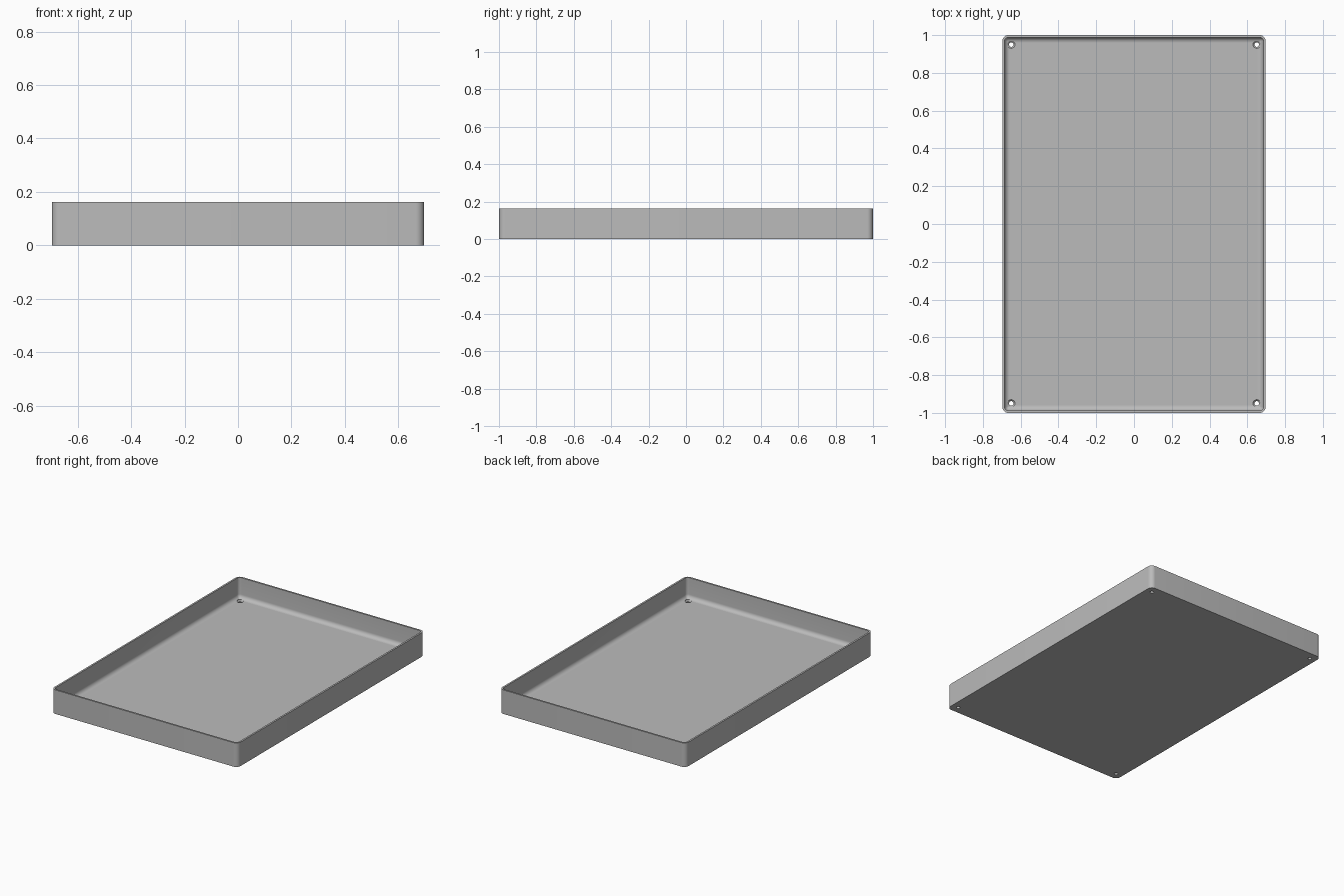
import bpy, bmesh, math

if "Cube" in bpy.data.objects:
    bpy.data.objects.remove(bpy.data.objects["Cube"], do_unlink=True)

HALF_X, HALF_Y, HEIGHT = 0.697, 1.0, 0.162
CORNER, WALL, FLOOR, FILLET = 0.032, 0.012, 0.022, 0.028
STEPS = 8

grey = bpy.data.materials.new("plain_grey")
grey.use_nodes = True
colour = (0.5, 0.5, 0.5, 1)
grey.diffuse_color = colour
grey.node_tree.nodes["Principled BSDF"].inputs["Base Color"].default_value = colour


def rounded_ring(bm, inset, z):
    """Rounded rectangle of vertices, inset from the outer outline."""
    r = max(CORNER - inset, 0.004)
    cx, cy = HALF_X - inset - r, HALF_Y - inset - r
    ring = []
    for quarter, (sx, sy) in enumerate([(1, 1), (-1, 1), (-1, -1), (1, -1)]):
        for i in range(STEPS + 1):
            a = (quarter + i / STEPS) * math.pi / 2
            ring.append(bm.verts.new((sx * cx + r * math.cos(a), sy * cy + r * math.sin(a), z)))
    return ring


def circle_ring(bm, radius, z, sides=32):
    return [bm.verts.new((radius * math.cos(math.tau * i / sides),
                          radius * math.sin(math.tau * i / sides), z)) for i in range(sides)]


def skin(name, bm, rings):
    """Bridge a stack of rings and cap both ends."""
    for a, b in zip(rings, rings[1:]):
        for i in range(len(a)):
            j = (i + 1) % len(a)
            bm.faces.new((a[i], a[j], b[j], b[i]))
    bm.faces.new(rings[0][::-1])
    bm.faces.new(rings[-1])
    bmesh.ops.recalc_face_normals(bm, faces=bm.faces)
    mesh = bpy.data.meshes.new(name)
    bm.to_mesh(mesh)
    bm.free()
    mesh.materials.append(grey)
    obj = bpy.data.objects.new(name, mesh)
    bpy.context.collection.objects.link(obj)
    return obj


# Tray: outer wall, rim, inner wall, floor fillet, floor
bm = bmesh.new()
profile = [(0, 0), (0, HEIGHT), (WALL, HEIGHT)]
for i in range(STEPS + 1):
    a = i / STEPS * math.pi / 2
    profile.append((WALL + FILLET * (1 - math.cos(a)), FLOOR + FILLET * (1 - math.sin(a))))
tray = skin("tray", bm, [rounded_ring(bm, inset, z) for inset, z in profile])

# Countersunk screw holes in the four corners
cutters = []
for sx in (-1, 1):
    for sy in (-1, 1):
        bm = bmesh.new()
        shape = [(0.012, -0.02), (0.012, FLOOR - 0.008), (0.02, FLOOR), (0.02, FLOOR + 0.02)]
        cutter = skin("hole_cutter", bm, [circle_ring(bm, r, z) for r, z in shape])
        cutter.location = (sx * 0.65, sy * 0.95, 0)
        cutter.hide_render = True
        cutters.append(cutter)
        cut = tray.modifiers.new("screw_hole", 'BOOLEAN')
        cut.object = cutter
        cut.solver = 'EXACT'

# Bake the holes, then shade smooth with sharp edges kept
bpy.ops.object.select_all(action='DESELECT')
tray.select_set(True)
bpy.context.view_layer.objects.active = tray
for cut in list(tray.modifiers):
    bpy.ops.object.modifier_apply(modifier=cut.name)
for cutter in cutters:
    bpy.data.objects.remove(cutter, do_unlink=True)
bpy.ops.object.shade_smooth_by_angle(angle=math.radians(30))
